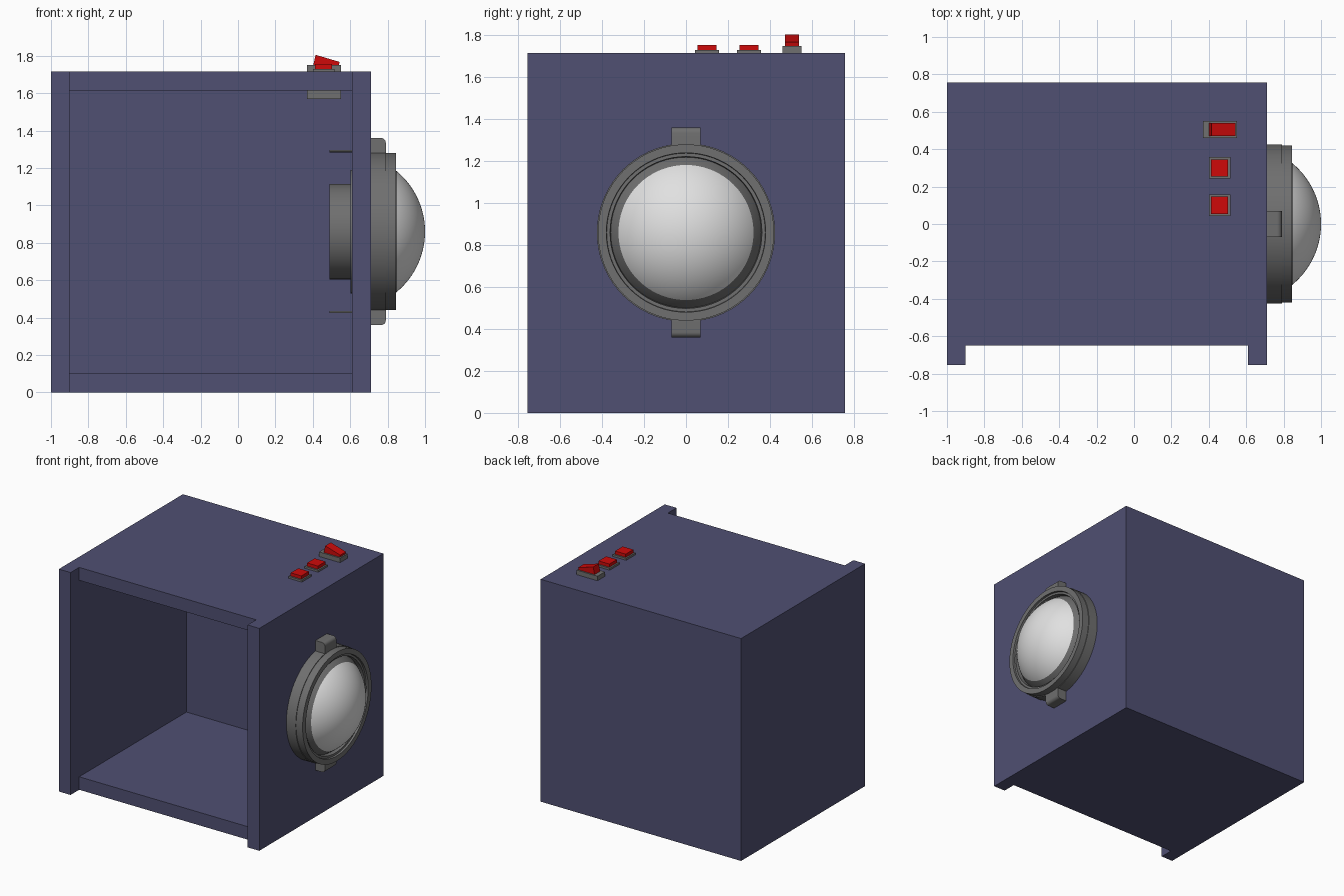
import bpy, bmesh, math

if "Cube" in bpy.data.objects:
    bpy.data.objects.remove(bpy.data.objects["Cube"])


def material(name, rgb):
    m = bpy.data.materials.new(name)
    m.diffuse_color = (*rgb, 1)
    m.use_nodes = True
    m.node_tree.nodes["Principled BSDF"].inputs["Base Color"].default_value = m.diffuse_color
    return m


NAVY = material("navy", (0.08, 0.08, 0.17))
GREY = material("dark grey", (0.16, 0.16, 0.16))
RED = material("red", (0.62, 0.003, 0.003))
WHITE = material("pale lens", (0.75, 0.75, 0.75))
AXIS_Z = 0.86  # height of the big push button's axis


def finish(bm, name, mat, smooth=False):
    bmesh.ops.recalc_face_normals(bm, faces=bm.faces)
    me = bpy.data.meshes.new(name)
    bm.to_mesh(me)
    bm.free()
    ob = bpy.data.objects.new(name, me)
    bpy.context.collection.objects.link(ob)
    me.materials.append(mat)
    if smooth:
        bpy.ops.object.select_all(action='DESELECT')
        ob.select_set(True)
        bpy.context.view_layer.objects.active = ob
        bpy.ops.object.shade_smooth_by_angle(angle=math.radians(30))
    return ob


def box(name, mat, x, y, z):
    bm = bmesh.new()
    bmesh.ops.create_cube(bm, size=1)
    for v in bm.verts:
        v.co = [(a + b) / 2 + c * (b - a) for (a, b), c in zip((x, y, z), v.co)]
    return finish(bm, name, mat)


def prism(name, mat, pts, y0, y1, smooth=False):
    """Extrude an x-z outline along y."""
    bm = bmesh.new()
    f = bm.faces.new([bm.verts.new((x, y0, z)) for x, z in pts])
    new = bmesh.ops.extrude_face_region(bm, geom=[f])["geom"]
    bmesh.ops.translate(bm, vec=(0, y1 - y0, 0),
                        verts=[g for g in new if isinstance(g, bmesh.types.BMVert)])
    return finish(bm, name, mat, smooth)


def lathe(name, mat, profile, y=0, z=AXIS_Z, n=72):
    """Spin (x, radius) points around an axis parallel to x."""
    bm = bmesh.new()
    vs = [bm.verts.new((x, y, z + r)) for x, r in profile]
    es = [bm.edges.new(p) for p in zip(vs, vs[1:])]
    bmesh.ops.spin(bm, geom=vs + es, cent=(0, y, z), axis=(1, 0, 0),
                   angle=math.tau, steps=n)
    bmesh.ops.remove_doubles(bm, verts=bm.verts, dist=1e-5)
    return finish(bm, name, mat, True)


# Open-fronted case; the side panels stand proud of the top and bottom
Y0, Y1, H, T = -0.755, 0.757, 1.715, 0.1
box("left_panel", NAVY, (-1, -0.9), (Y0, Y1), (0, H))
box("right_panel", NAVY, (0.61, 0.71), (Y0, Y1), (0, H))
box("bottom_panel", NAVY, (-0.9, 0.61), (-0.65, Y1), (0, T))
box("top_panel", NAVY, (-0.9, 0.61), (-0.65, Y1), (H - T, H))
box("back_panel", NAVY, (-0.9, 0.61), (Y1 - T, Y1), (T, H - T))

# Bezel of the big push button
lathe("button_bezel", GREY, [
    (0.70, 0.425), (0.79, 0.425), (0.79, 0.42), (0.845, 0.42), (0.845, 0.38),
    (0.83, 0.378), (0.83, 0.362), (0.79, 0.358), (0.75, 0.34), (0.75, 0)])

# Dome: grey rim, pale cap
R, CX = 0.42, 0.58
rim, edge = math.asin(0.36 / R), math.asin(0.322 / R)
angles = [rim + (edge - rim) * i / 4 for i in range(4)] + \
         [edge * (1 - i / 18) for i in range(19)]
dome = lathe("button_dome", GREY,
             [(0.75, 0.36)] + [(CX + R * math.cos(a), R * math.sin(a)) for a in angles])
dome.data.materials.append(WHITE)
for p in dome.data.polygons:
    if p.center.x > CX + R * math.cos(edge):
        p.material_index = 1

# Bezel tabs above and below, and thin pins inside the case
for s, label in ((1, "upper"), (-1, "lower")):
    arc = [(0.765 + 0.025 * math.sin(t), 0.475 + 0.025 * math.cos(t))
           for t in (i * math.pi / 12 for i in range(7))]
    outline = [(0.71, 0.39), (0.71, 0.50)] + arc + [(0.79, 0.39)]
    prism(label + "_tab", GREY, [(x, AXIS_Z + s * r) for x, r in outline],
          -0.07, 0.07, True)
    lathe(label + "_pin", GREY, [(0.49, 0), (0.49, 0.006), (0.62, 0.006)],
          z=AXIS_Z + s * 0.43, n=12)

# Rear barrel and washer inside the case
lathe("rear_barrel", GREY, [(0.49, 0), (0.49, 0.255), (0.62, 0.255)])
lathe("rear_washer", GREY, [(0.602, 0.2), (0.602, 0.33), (0.615, 0.33)])

# Two square buttons on the top
for i, y in enumerate((0.10, 0.30)):
    box(f"small_button_base_{i}", GREY, (0.4, 0.515), (y - 0.058, y + 0.058), (1.70, 1.73))
    box(f"small_button_cap_{i}", RED, (0.412, 0.503), (y - 0.046, y + 0.046), (1.72, 1.755))

# Rocker switch, its body passing through the top
box("rocker_body", GREY, (0.37, 0.55), (0.46, 0.55), (1.57, 1.75))
prism("rocker_cap", RED, [(0.40, 1.74), (0.415, 1.805), (0.543, 1.767), (0.537, 1.74)],
      0.471, 0.539)
